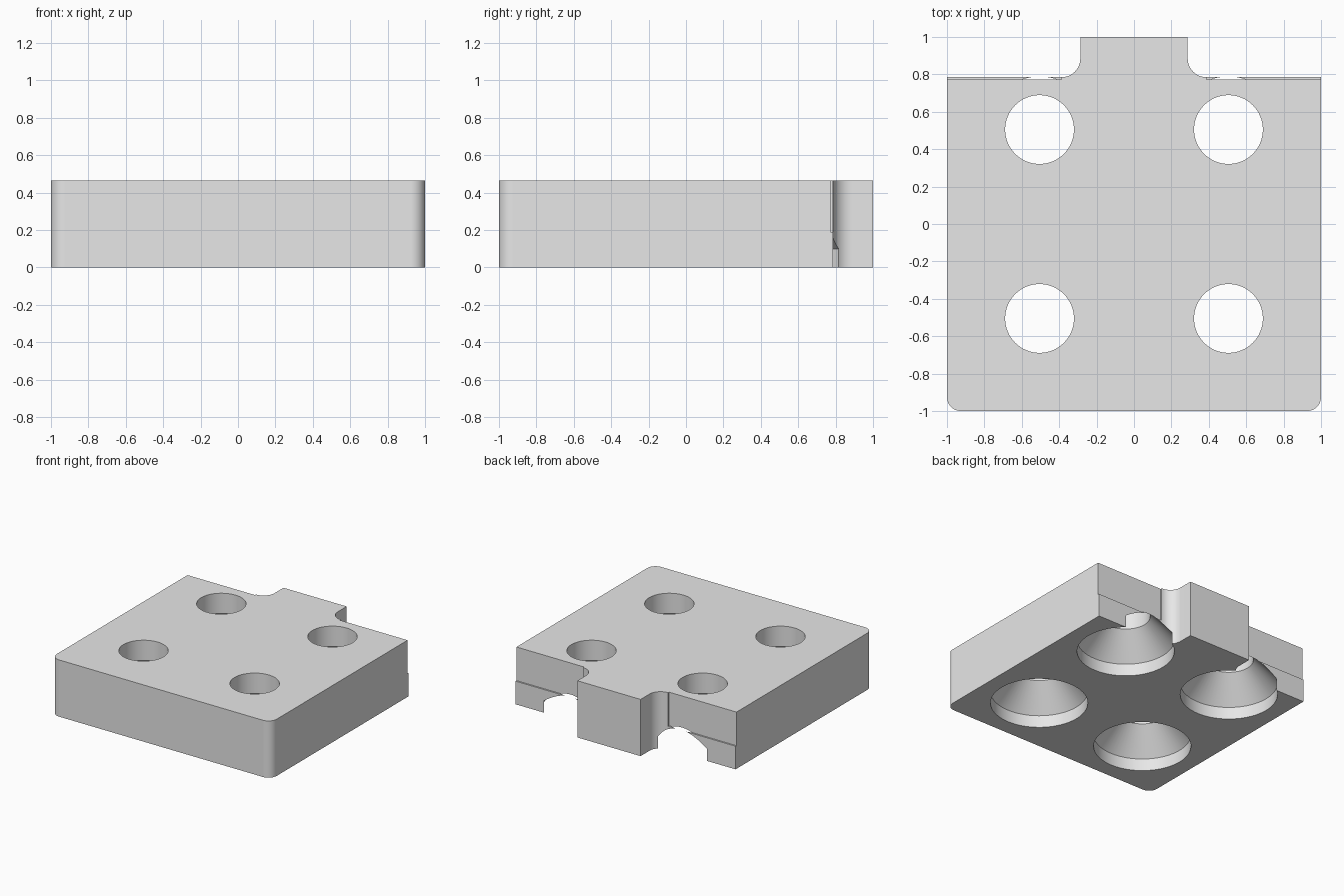
import bpy, bmesh
from math import sin, cos, pi, radians

cube = bpy.data.objects.get("Cube")
if cube:
    bpy.data.objects.remove(cube, do_unlink=True)

HEIGHT = 0.466
BACK = 0.785        # rear face of the block
TAB = 0.287         # half width of the rear tab
FILLET = 0.1
CORNER = 0.075
HOLE = 0.505        # hole offset from the centre

grey = bpy.data.materials.new("plain grey")
grey.use_nodes = True
grey.diffuse_color = (0.8, 0.8, 0.8, 1)
grey.node_tree.nodes["Principled BSDF"].inputs["Base Color"].default_value = (0.8, 0.8, 0.8, 1)


def arc(cx, cy, r, start, end, steps=12):
    angles = [radians(start + (end - start) * i / steps) for i in range(steps + 1)]
    return [(cx + r * cos(a), cy + r * sin(a)) for a in angles]


def make_object(name, bm):
    bmesh.ops.recalc_face_normals(bm, faces=bm.faces)
    mesh = bpy.data.meshes.new(name)
    bm.to_mesh(mesh)
    bm.free()
    mesh.materials.append(grey)
    obj = bpy.data.objects.new(name, mesh)
    bpy.context.collection.objects.link(obj)
    return obj


def prism(name, outline, z0, z1):
    bm = bmesh.new()
    face = bm.faces.new([bm.verts.new((x, y, z0)) for x, y in outline])
    top = bmesh.ops.extrude_face_region(bm, geom=[face])["geom"]
    bmesh.ops.translate(bm, vec=(0, 0, z1 - z0),
                        verts=[v for v in top if isinstance(v, bmesh.types.BMVert)])
    return make_object(name, bm)


def lathe(name, profile, x, y, steps=64):
    bm = bmesh.new()
    rings = [[bm.verts.new((x + r * cos(2 * pi * i / steps), y + r * sin(2 * pi * i / steps), z))
              for i in range(steps)] for r, z in profile]
    for low, high in zip(rings, rings[1:]):
        for i in range(steps):
            j = (i + 1) % steps
            bm.faces.new((low[i], low[j], high[j], high[i]))
    bm.faces.new(rings[0])
    bm.faces.new(rings[-1])
    return make_object(name, bm)


# Block outline: rounded front corners, filleted tab at the rear
half = arc(1 - CORNER, CORNER - 1, CORNER, -90, 0)
half += [(1, BACK)]
half += arc(TAB + FILLET, BACK + FILLET, FILLET, 270, 180)
half += [(TAB, 1)]
block = prism("mounting_block", half + [(-x, y) for x, y in reversed(half)], 0, HEIGHT)

# Shallow recess across the upper rear face on both sides of the tab
cutters = []
for side in (-1, 1):
    inner, outer = side * (TAB + FILLET), side * 1.1
    cutters.append(prism("recess_cutter",
                         [(inner, 0.773), (outer, 0.773), (outer, 0.95), (inner, 0.95)],
                         0.19, HEIGHT + 0.1))

# Four through holes, countersunk from below
profile = [(0.365, -0.1), (0.365, 0.1), (0.184, 0.3), (0.184, HEIGHT + 0.1)]
for x in (-HOLE, HOLE):
    for y in (-HOLE, HOLE):
        cutters.append(lathe("hole_cutter", profile, x, y))

bpy.context.view_layer.objects.active = block
for cutter in cutters:
    cutter.hide_render = True
    mod = block.modifiers.new("cut", 'BOOLEAN')
    mod.operation = 'DIFFERENCE'
    mod.solver = 'EXACT'
    mod.object = cutter
    bpy.ops.object.modifier_apply(modifier=mod.name)
    bpy.data.objects.remove(cutter, do_unlink=True)

# Smooth curved walls, crisp edges
bpy.ops.object.select_all(action='DESELECT')
block.select_set(True)
bpy.ops.object.shade_smooth_by_angle(angle=radians(25))
weighted = block.modifiers.new("weighted normals", 'WEIGHTED_NORMAL')
weighted.keep_sharp = True
